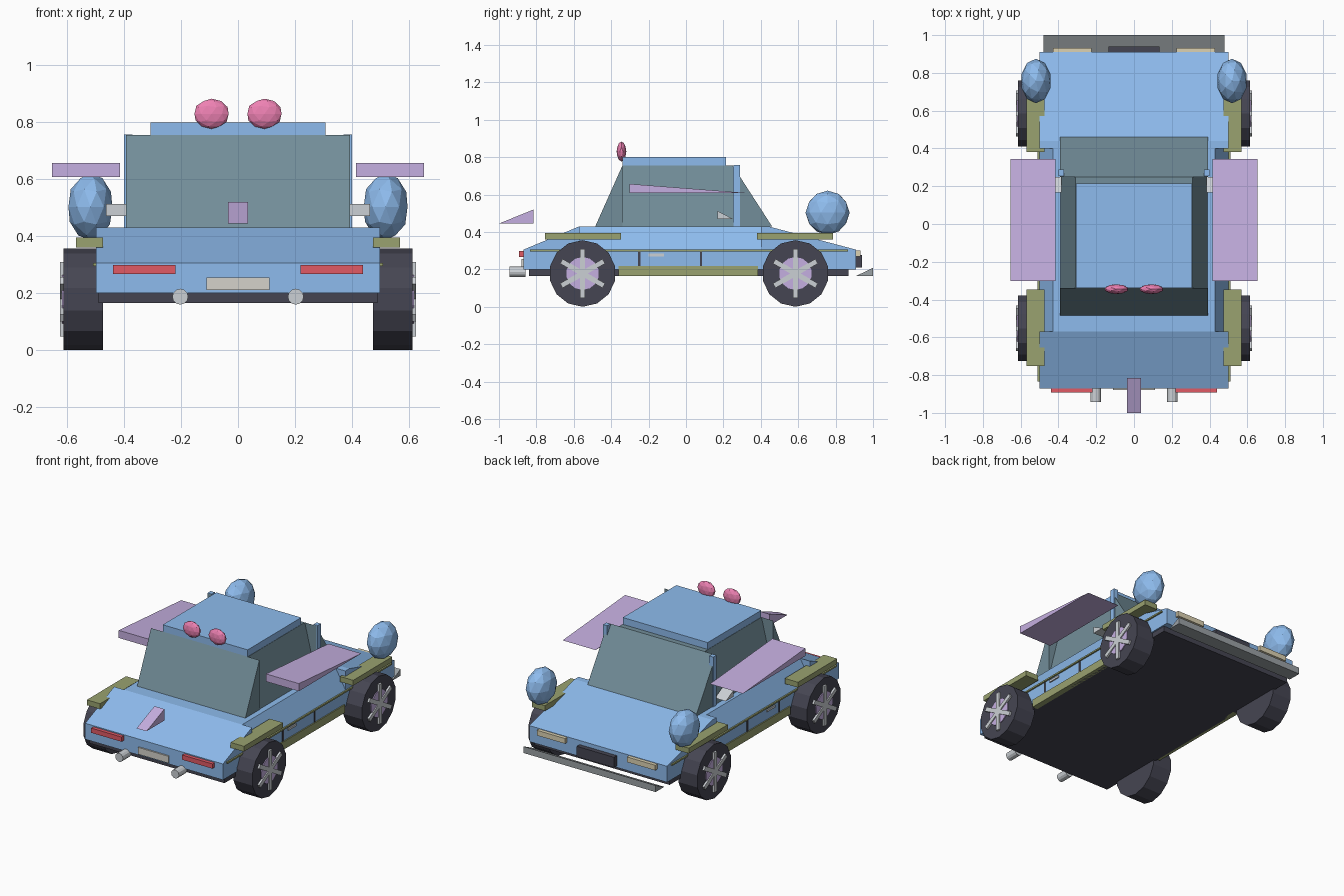
import bpy, bmesh, math
from mathutils import Matrix

if "Cube" in bpy.data.objects:
    bpy.data.objects.remove(bpy.data.objects["Cube"])

COLORS = {
    "blue": (0.27, 0.50, 0.85), "glass": (0.17, 0.27, 0.32), "olive": (0.32, 0.36, 0.16),
    "lilac": (0.56, 0.43, 0.75), "pink": (0.85, 0.22, 0.45), "dark": (0.06, 0.06, 0.085),
    "red": (0.75, 0.10, 0.13), "cream": (0.72, 0.65, 0.45), "silver": (0.60, 0.63, 0.66),
    "steel": (0.33, 0.36, 0.38), "plate": (0.66, 0.65, 0.60),
}
MATS = {}
for key, c in COLORS.items():
    MATS[key] = bpy.data.materials.new(key)
    MATS[key].diffuse_color = (*c, 1)


def finish(name, bm, mat):
    bmesh.ops.recalc_face_normals(bm, faces=bm.faces)
    me = bpy.data.meshes.new(name)
    bm.to_mesh(me)
    bm.free()
    me.materials.append(MATS[mat])
    ob = bpy.data.objects.new(name, me)
    bpy.context.collection.objects.link(ob)
    return ob


def prism(name, profile, x0, x1, mat):
    """Extrude a (y, z) profile from x0 to x1."""
    bm = bmesh.new()
    face = bm.faces.new([bm.verts.new((x0, y, z)) for y, z in profile])
    new = bmesh.ops.extrude_face_region(bm, geom=[face])["geom"]
    bmesh.ops.translate(bm, vec=(x1 - x0, 0, 0),
                        verts=[v for v in new if isinstance(v, bmesh.types.BMVert)])
    return finish(name, bm, mat)


def box(name, x, y, z, mat, top=None):
    """Box from ranges; top gives the half width of a tapered upper face."""
    ob = prism(name, [(y[0], z[0]), (y[1], z[0]), (y[1], z[1]), (y[0], z[1])], x[0], x[1], mat)
    if top:
        for v in ob.data.vertices:
            if v.co.z > sum(z) / 2:
                v.co.x = math.copysign(top, v.co.x)
    return ob


def cylinder(name, center, r, depth, axis, sides, mat):
    bm = bmesh.new()
    rot = Matrix.Rotation(math.pi / 2, 4, 'Y' if axis == 'X' else 'X')
    bmesh.ops.create_cone(bm, cap_ends=True, segments=sides, radius1=r, radius2=r,
                          depth=depth, matrix=rot)
    if axis == 'X':  # put a corner at the top
        a = math.atan2(bm.verts[:][0].co.z, bm.verts[:][0].co.y)
        bmesh.ops.rotate(bm, verts=bm.verts, matrix=Matrix.Rotation(math.pi / 2 - a, 3, 'X'))
    bmesh.ops.translate(bm, vec=center, verts=bm.verts)
    return finish(name, bm, mat)


def ellipsoid(name, center, radii, mat):
    bm = bmesh.new()
    bmesh.ops.create_icosphere(bm, subdivisions=2, radius=1,
                               matrix=Matrix.Translation(center) @ Matrix.Diagonal((*radii, 1)))
    return finish(name, bm, mat)


# body shell
box("lower_body", (-.5, .5), (-.87, .91), (.2, .305), "blue")
box("middle_body", (-.5, .5), (-.57, .4), (.305, .43), "blue", top=.43)
prism("front_deck", [(-.87, .305), (-.57, .305), (-.57, .43)], -.5, .5, "blue")
prism("rear_deck", [(.4, .305), (.91, .305), (.44, .43), (.4, .43)], -.5, .5, "blue")
box("underside", (-.49, .49), (-.84, .87), (.165, .2), "dark")

# cabin
box("side_windows", (-.39, .39), (-.34, .25), (.43, .755), "glass", top=.31)
prism("front_window", [(-.485, .43), (-.34, .43), (-.34, .755)], -.393, .393, "glass")
prism("rear_window", [(.25, .43), (.46, .43), (.25, .755)], -.393, .393, "glass")
box("roof", (-.308, .308), (-.34, .215), (.755, .8), "blue")

# front and rear centre details
box("front_plate", (-.11, .11), (-.88, -.87), (.21, .255), "plate")
prism("front_fin", [(-1, .445), (-.815, .445), (-.815, .52)], -.036, .036, "lilac")
box("rear_plate", (-.135, .135), (.91, .94), (.21, .278), "dark")
prism("rear_lip", [(.91, .165), (1, .165), (1, .208)], -.48, .48, "steel")

for s, side in ((-1, "left"), (1, "right")):
    def sx(a, b):
        return (s * a, s * b)

    # lights and pipes
    box(f"front_light_{side}", sx(.22, .44), (-.893, -.87), (.267, .298), "red")
    box(f"rear_light_{side}", sx(.225, .43), (.91, .933), (.268, .302), "cream")
    cylinder(f"pipe_{side}", (s * .203, -.9, .187), .028, .085, 'Y', 12, "silver")

    # roof lamps and rear globes
    ellipsoid(f"roof_lamp_{side}", (s * .093, -.345, .83), (.063, .026, .053), "pink")
    ellipsoid(f"rear_globe_{side}", (s * .519, .757, .503), (.081, .118, .118), "blue")

    # posts, wings and mirrors
    box(f"post_{side}", sx(.37, .4), (.255, .288), (.43, .757), "blue")
    prism(f"wing_{side}", [(-.303, .607), (.345, .607), (-.303, .657)], s * .415, s * .654, "lilac")
    prism(f"mirror_{side}", [(.168, .47), (.25, .47), (.168, .513)], s * .385, s * .464, "silver")

    # side trim
    box(f"sill_{side}", sx(.47, .508), (-.36, .385), (.165, .217), "olive")
    box(f"trim_strip_{side}", sx(.49, .51), (-.835, .867), (.295, .305), "olive")
    box(f"handle_{side}", sx(.49, .508), (-.2, -.118), (.27, .284), "silver")
    for i, y in enumerate((-.25, .08)):
        box(f"door_gap_{side}_{i}", sx(.49, .504), (y - .006, y + .006), (.217, .295), "dark")

    # wheels with fenders, hubs and spokes
    for end, y, f0, f1 in (("front", -.553, -.753, -.347), ("rear", .585, .38, .785)):
        tag = f"{end}_{side}"
        box(f"fender_{tag}", sx(.474, .57), (f0, f1), (.36, .395), "olive")
        cylinder(f"tire_{tag}", (s * .544, y, .178), .178, .138, 'X', 14, "dark")
        cylinder(f"hub_{tag}", (s * .612, y, .178), .088, .014, 'X', 14, "lilac")
        for k in range(3):
            bar = box(f"spoke_{tag}_{k}", sx(.61, .626), (-.014, .014), (-.131, .131), "silver")
            bar.data.transform(Matrix.Translation((0, y, .178))
                               @ Matrix.Rotation(k * math.pi / 3, 4, 'X'))

for m in bpy.data.materials:
    if m.users and not m.is_grease_pencil:
        m.use_nodes = True
        m.node_tree.nodes["Principled BSDF"].inputs["Base Color"].default_value = m.diffuse_color
